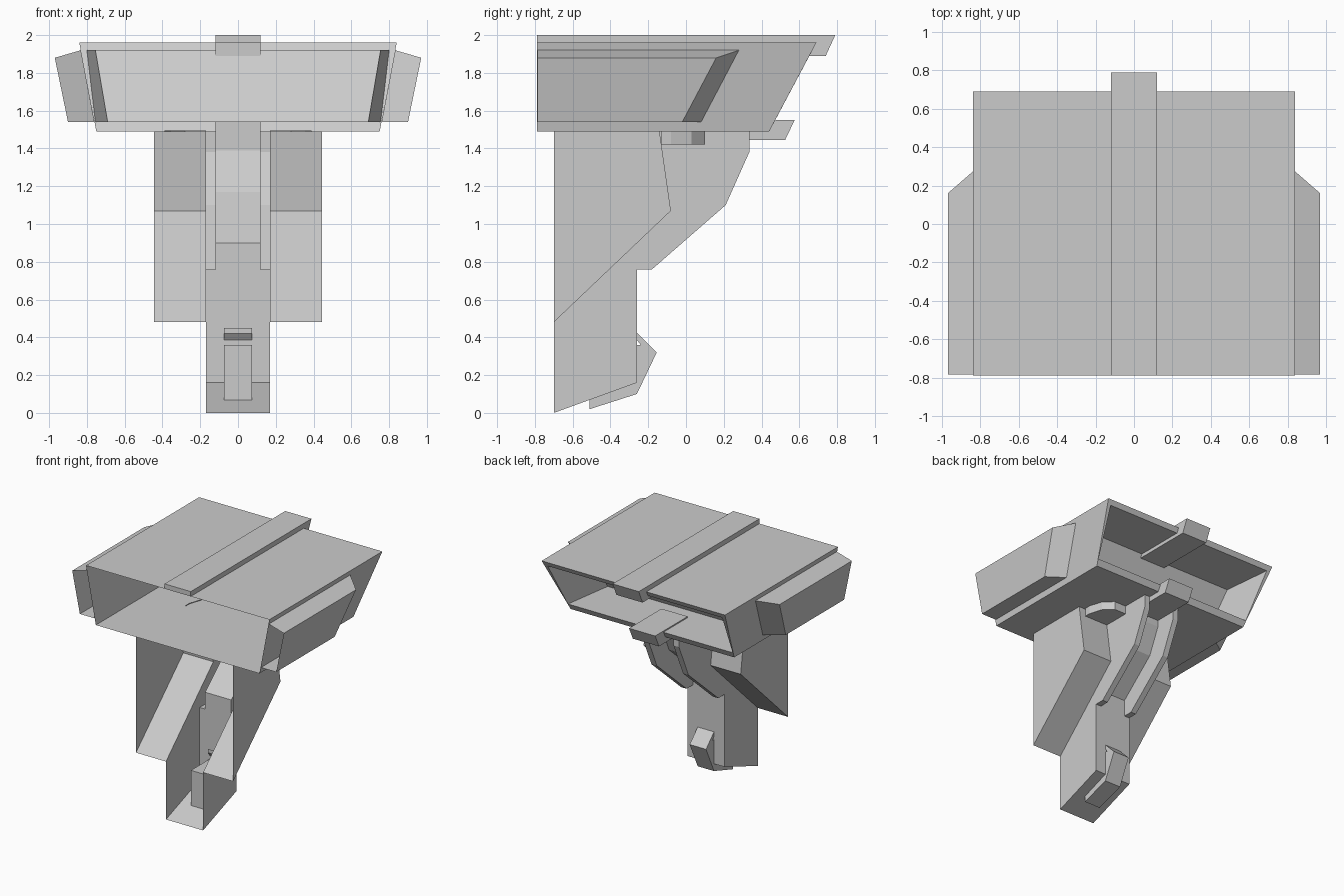
import bpy, bmesh

if "Cube" in bpy.data.objects:
    bpy.data.objects.remove(bpy.data.objects["Cube"])


def finish(name, bm, mirror=True):
    """Turn a bmesh into a flat shaded object, mirrored across x = 0 if asked."""
    bmesh.ops.remove_doubles(bm, verts=bm.verts, dist=0.0005)
    bmesh.ops.recalc_face_normals(bm, faces=bm.faces)
    me = bpy.data.meshes.new(name)
    bm.to_mesh(me)
    bm.free()
    ob = bpy.data.objects.new(name, me)
    bpy.context.collection.objects.link(ob)
    if mirror:
        ob.modifiers.new("Mirror", 'MIRROR').merge_threshold = 0.0005
    return ob


def face(bm, pts):
    bm.faces.new([bm.verts.new(p) for p in pts])


def panel(bm, prof, x):
    """Flat wall with a (y, z) outline at one x."""
    face(bm, [(x, y, z) for y, z in prof])


def sweep(bm, prof, x0, x1):
    """Open (y, z) line swept from x0 to x1."""
    for (ya, za), (yb, zb) in zip(prof, prof[1:]):
        face(bm, [(x0, ya, za), (x1, ya, za), (x1, yb, zb), (x0, yb, zb)])


def bar(name, prof, w):
    """Closed solid bar of half width w."""
    bm = bmesh.new()
    sweep(bm, prof + prof[:1], -w, w)
    panel(bm, prof, -w)
    panel(bm, prof, w)
    return finish(name, bm, mirror=False)


def loft(bm, rings):
    """Join four-sided rings and cap the last one, leaving the first open."""
    for a, b in zip(rings, rings[1:]):
        for i in range(4):
            j = (i + 1) % 4
            face(bm, [a[i], a[j], b[j], b[i]])
    face(bm, rings[-1])


def ring(xt, yt, zt, xb, yb, zb):
    return [(-xt, yt, zt), (xt, yt, zt), (xb, yb, zb), (-xb, yb, zb)]


# Head shell: open at the front, recessed pocket in the slanted back
bm = bmesh.new()
loft(bm, [ring(.84, -.79, 1.96, .75, -.79, 1.49),
          ring(.84, .69, 1.96, .75, .44, 1.49),
          ring(.80, .669, 1.92, .755, .467, 1.54),
          ring(.755, .24, 1.92, .69, .04, 1.54)])
finish("head_shell", bm, mirror=False)

# Side pods, open at the front
bm = bmesh.new()
section = [(.832, 1.92), (.97, 1.88), (.90, 1.54), (.76, 1.54)]
ends = [.28, .16, -.02, .08]
loft(bm, [[(x, -.785, z) for x, z in section],
          [(x, y, z) for (x, z), y in zip(section, ends)]])
finish("side_pod", bm)

# Ribs along the top and beneath the pocket
bar("top_rib", [(-.79, 1.96), (-.79, 2.0), (.79, 2.0), (.74, 1.89),
                (.22, 1.89), (.22, 1.96)], .12)
bar("lower_rib", [(.15, 1.445), (.525, 1.445), (.575, 1.55), (.15, 1.55)], .12)

# Stem shell with a groove between two rails, open at the front
foot = [(-.7, 0), (-.26, .16), (-.26, .76)]
rail = [(-.26, .76), (-.18, .76), (.21, 1.10), (.335, 1.38), (.335, 1.49)]
groove = [(-.26, .90), (.05, 1.17), (.15, 1.39), (.15, 1.49)]
brace = [(-.7, .48), (-.08, 1.07), (-.14, 1.49)]
bm = bmesh.new()
sweep(bm, foot, 0, .17)
sweep(bm, rail, .12, .17)
sweep(bm, rail[:1] + groove, 0, .12)
panel(bm, rail + groove[::-1], .12)
panel(bm, foot + rail[1:] + brace[::-1], .17)
finish("stem", bm)

# Wide braces on either side of the stem, open at the front
bm = bmesh.new()
sweep(bm, brace, .17, .445)
panel(bm, brace + [(-.7, 1.49)], .445)
finish("side_brace", bm)

# Rounded lips under the head
bm = bmesh.new()
plan = [(.17, -.13), (.39, -.13), (.39, -.08), (.355, .03), (.28, .10), (.17, .10)]
for a, b in zip(plan[1:], plan[2:]):
    face(bm, [(*a, 1.42), (*b, 1.42), (*b, 1.495), (*a, 1.495)])
face(bm, [(*p, 1.42) for p in plan])
finish("under_lip", bm)

# Bent pad at the foot of the stem
bar("foot_pad", [(-.51, .02), (-.26, .10), (-.155, .32), (-.285, .45),
                 (-.285, .42), (-.24, .36), (-.51, .36)], .075)
